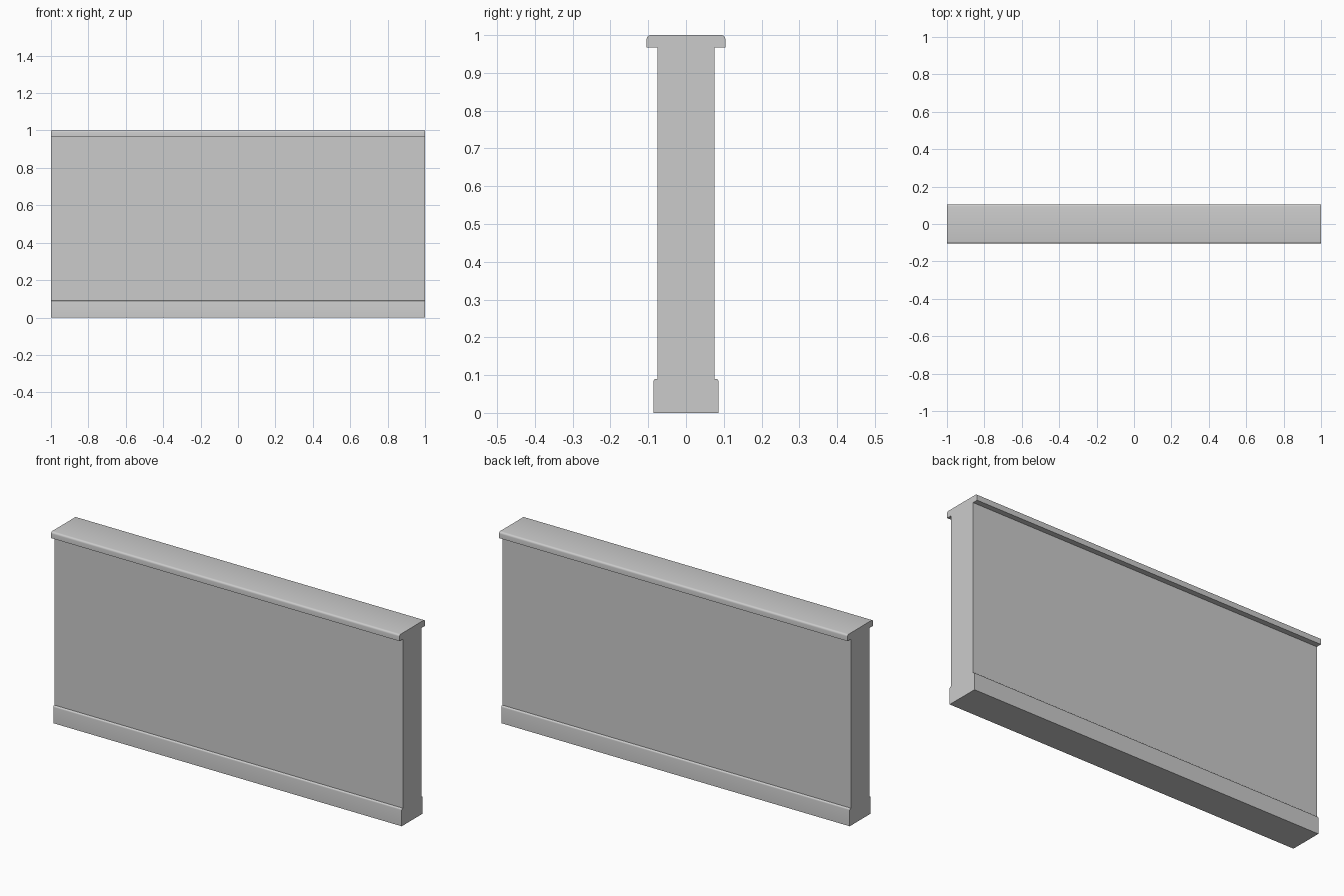
import bpy, bmesh, math

cube = bpy.data.objects.get("Cube")
if cube:
    bpy.data.objects.remove(cube, do_unlink=True)

LENGTH = 2.0
WALL, BASE, CAP = 0.076, 0.086, 0.104     # half thicknesses
BASE_TOP, CAP_BOTTOM, TOP = 0.09, 0.967, 1.0

grey = bpy.data.materials.new("light grey")
grey.use_nodes = True
colour = (0.6, 0.6, 0.6, 1)
grey.diffuse_color = colour
grey.node_tree.nodes["Principled BSDF"].inputs["Base Color"].default_value = colour


def rounded_corner(y, z, r, steps=4):
    """Quarter arc from the outer face up to the top face."""
    angles = [math.pi / 2 * i / steps for i in range(steps + 1)]
    return [(y - r + r * math.cos(a), z - r + r * math.sin(a)) for a in angles]


# Half section: skirting, panel, coping
half = [(BASE, 0)]
half += rounded_corner(BASE, BASE_TOP, 0.007)
half += [(WALL, BASE_TOP), (WALL, CAP_BOTTOM), (CAP, CAP_BOTTOM)]
half += rounded_corner(CAP, TOP, 0.01)
section = half + [(-y, z) for y, z in reversed(half)]

# Extrude the mirrored section along the wall
bm = bmesh.new()
end = bm.faces.new([bm.verts.new((-LENGTH / 2, y, z)) for y, z in section])
new = bmesh.ops.extrude_face_region(bm, geom=[end], use_keep_orig=True)
verts = [g for g in new["geom"] if isinstance(g, bmesh.types.BMVert)]
bmesh.ops.translate(bm, verts=verts, vec=(LENGTH, 0, 0))
bmesh.ops.recalc_face_normals(bm, faces=bm.faces)

mesh = bpy.data.meshes.new("parapet_wall")
bm.to_mesh(mesh)
bm.free()
mesh.materials.append(grey)
wall = bpy.data.objects.new("parapet_wall", mesh)
bpy.context.collection.objects.link(wall)

# Smooth the rounded edges only
bpy.ops.object.select_all(action='DESELECT')
wall.select_set(True)
bpy.context.view_layer.objects.active = wall
bpy.ops.object.shade_smooth_by_angle(angle=math.radians(30))
